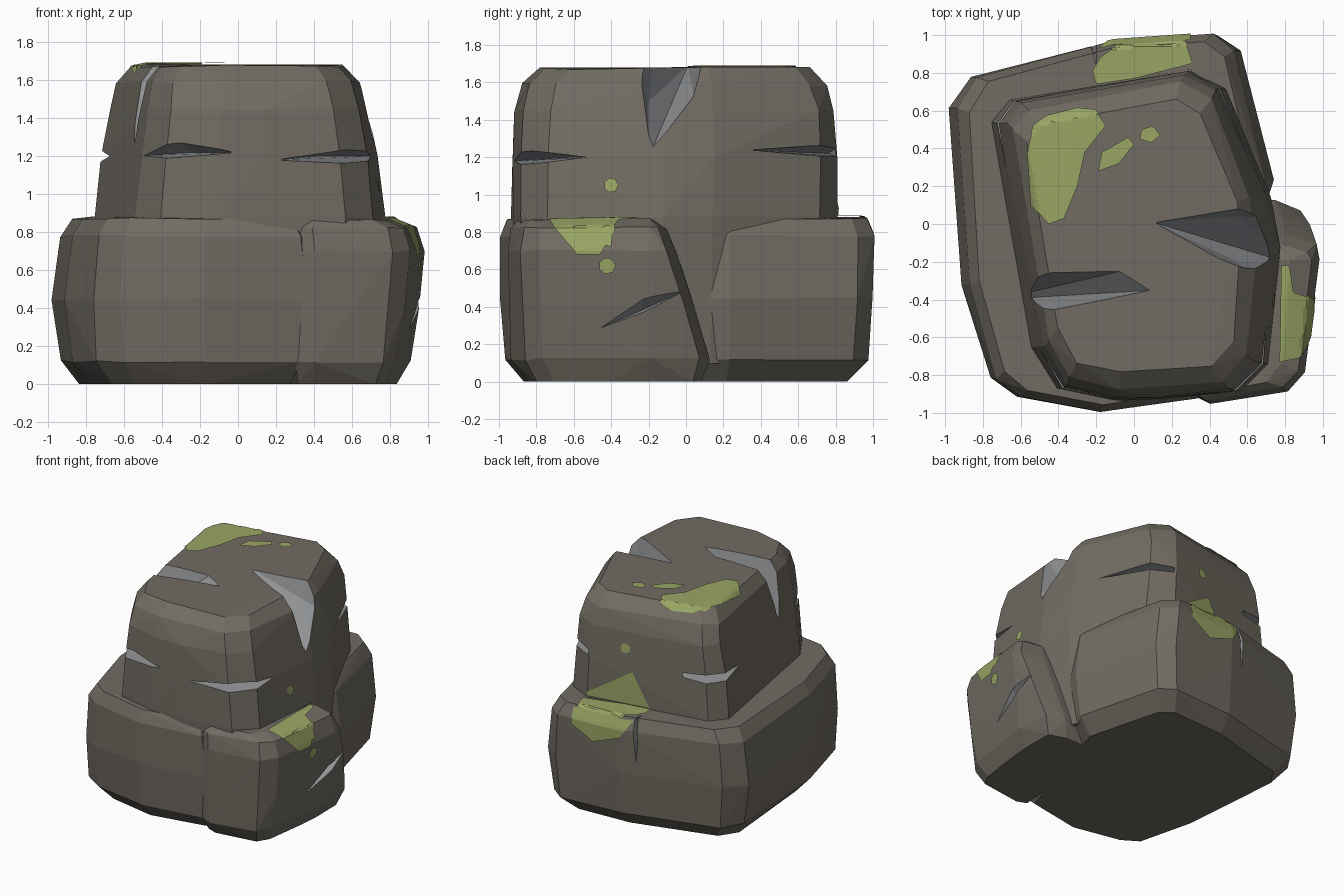
import bpy, bmesh, math, random
from mathutils import Vector
from mathutils.bvhtree import BVHTree

if "Cube" in bpy.data.objects:
    bpy.data.objects.remove(bpy.data.objects["Cube"])

random.seed(4)


def mat(name, col):
    m = bpy.data.materials.new(name)
    m.diffuse_color = (*col, 1)
    m.use_nodes = True
    m.node_tree.nodes["Principled BSDF"].inputs["Base Color"].default_value = m.diffuse_color
    return m


ROCK = mat("rock", (0.165, 0.15, 0.125))
INNER = mat("fresh_stone", (0.28, 0.29, 0.3))
MOSS = mat("moss", (0.32, 0.38, 0.13))


def hull(name, pts, material):
    bm = bmesh.new()
    for p in pts:
        bm.verts.new(p)
    bmesh.ops.convex_hull(bm, input=bm.verts[:])
    loose = [v for v in bm.verts if not v.link_faces]
    bmesh.ops.delete(bm, geom=loose, context='VERTS')
    bmesh.ops.dissolve_limit(bm, angle_limit=math.radians(2), verts=bm.verts[:], edges=bm.edges[:])
    bmesh.ops.recalc_face_normals(bm, faces=bm.faces[:])
    me = bpy.data.meshes.new(name)
    bm.to_mesh(me)
    bm.free()
    me.materials.append(material)
    ob = bpy.data.objects.new(name, me)
    bpy.context.collection.objects.link(ob)
    return ob


def boulder(name, outline, centre, levels, shear=0):
    """Faceted stone: one plan outline scaled at several heights (z, sx, sy)."""
    cx, cy = centre
    pts = []
    for z, sx, sy in levels:
        for x, y in outline:
            j = [random.uniform(-.008, .008) for _ in range(3)]
            py = cy + (y - cy) * sy - (shear * z if y > -.1 else 0)
            pts.append((cx + (x - cx) * sx + j[0], py + j[1], z + (j[2] if z else 0)))
    return hull(name, pts, ROCK)


def cut(ob, pts):
    c = hull("crack_cutter", pts, INNER)
    c.hide_render = True
    m = ob.modifiers.new("crack", 'BOOLEAN')
    m.operation, m.solver, m.object = 'DIFFERENCE', 'EXACT', c
    m.material_mode = 'TRANSFER'
    dg = bpy.context.evaluated_depsgraph_get()
    me = bpy.data.meshes.new_from_object(ob.evaluated_get(dg))
    ob.modifiers.clear()
    ob.data = me
    bpy.data.objects.remove(c)


def crack(ob, a, b, mouth, inner, w):
    """Tapering crack from a to b, widest at the mouth, closing at inner."""
    m, w = Vector(mouth), Vector(w)
    cut(ob, [a, b, m + w, m - w, inner])


# main lower boulder
base = boulder("base_boulder",
               [(-.98, .62), (-.87, .78), (-.1, .97), (.45, 1), (.57, .92), (.74, .24), (.6, 0),
                (.36, -.92), (-.17, -1), (-.62, -.92), (-.77, -.82), (-.91, -.32)],
               (-.15, 0),
               [(0, .82, .86), (.12, .95, .97), (.45, .995, .99), (.78, .95, 1), (.875, .87, .96)])
crack(base, (-.22, .97, .48), (-.2, .84, .92), (-.22, 1.05, .78), (-.22, .86, .7), (.03, 0, 0))

# smaller boulder at the front right
side = boulder("side_boulder",
               [(.3, -.9), (.4, -.95), (.82, -.88), (.9, -.78), (.95, -.4), (.98, -.18),
                (.96, .13), (.8, .18), (.4, .18)],
               (.35, -.4),
               [(0, .78, .82), (.12, .88, .97), (.4, .95, .99), (.7, 1, 1), (.82, .93, .98), (.865, .77, .9)],
               shear=.33)
crack(side, (.93, -.52, .26), (.96, .02, .5), (1.03, -.22, .42), (.8, -.24, .38), (0, 0, .055))

# tall upper block
upper = boulder("upper_block",
                [(-.76, .55), (-.66, .66), (.3, .82), (.48, .73), (.73, .15), (.77, -.12), (.71, -.75),
                 (.56, -.9), (.15, -.94), (-.1, -.95), (-.4, -.88), (-.54, -.66)],
                (0, -.05),
                [(.1, .95, .95), (.88, 1, .99), (1.2, .95, .98), (1.45, .89, .97), (1.59, .84, .92),
                 (1.675, .74, .82)])
v = (0, 0, .06)
crack(upper, (-.53, -.66, 1.2), (-.02, -.92, 1.22), (-.33, -1.0, 1.24), (-.25, -.68, 1.22), v)
crack(upper, (.2, -.91, 1.18), (.71, -.53, 1.2), (.72, -1.0, 1.2), (.42, -.6, 1.2), v)
crack(upper, (.67, .3, 1.24), (.15, .76, 1.22), (.58, .88, 1.24), (.38, .5, 1.23), v)
crack(upper, (-.71, .25, 1.2), (-.3, .66, 1.2), (-.82, .74, 1.2), (-.5, .46, 1.2), v)

# broken notches in the top rim
cut(upper, [(.1, .01, 1.69), (.28, -.08, 1.64), (.55, .1, 1.75), (.4, -.17, 1.75), (.62, -.26, 1.75),
            (.85, .05, 1.7), (.85, -.27, 1.7), (.8, -.2, 1.2), (.55, -.2, 1.5), (.3, -.03, 1.64),
            (.56, .04, 1.54), (.8, .03, 1.48)])
cut(upper, [(.1, -.35, 1.69), (-.03, -.24, 1.72), (-.6, -.24, 1.75), (-.43, -.44, 1.75), (-.75, -.3, 1.55),
            (-.62, -.5, 1.7), (-.72, -.4, 1.15), (-.42, -.36, 1.55), (-.1, -.34, 1.62)])

# collision surface of all stones for laying moss
verts, faces = [], []
for ob in (base, side, upper):
    n = len(verts)
    verts += [p.co.copy() for p in ob.data.vertices]
    faces += [[n + i for i in p.vertices] for p in ob.data.polygons]
tree = BVHTree.FromPolygons(verts, faces)


def moss(name, axis, pts, step=.02):
    """Flat outline diced into a grid and dropped on the stone along an axis."""
    u, w = [i for i in range(3) if i != axis]

    def place(a, b):
        p = Vector((0, 0, 0))
        p[u], p[w], p[axis] = a, b, 3
        return p
    bm = bmesh.new()
    bm.faces.new([bm.verts.new(place(a, b)) for a, b in pts])
    bmesh.ops.triangulate(bm, faces=bm.faces[:])
    for k in (u, w):
        lo, hi = min(p.co[k] for p in bm.verts), max(p.co[k] for p in bm.verts)
        no = Vector((0, 0, 0))
        no[k] = 1
        for i in range(1, int((hi - lo) / step) + 1):
            bmesh.ops.bisect_plane(bm, geom=bm.verts[:] + bm.edges[:] + bm.faces[:],
                                   plane_co=no * (lo + i * step), plane_no=no)
    d = Vector((0, 0, 0))
    d[axis] = -1
    for p in bm.verts[:]:
        hit, nor, _, _ = tree.ray_cast(p.co, d)
        if hit is None:
            bm.verts.remove(p)
        else:
            p.co = hit + nor * (.009 if nor.dot(d) < 0 else -.009)
    bmesh.ops.triangulate(bm, faces=bm.faces[:])
    bmesh.ops.recalc_face_normals(bm, faces=bm.faces[:])
    if sum(f.normal[axis] for f in bm.faces) < 0:
        bmesh.ops.reverse_faces(bm, faces=bm.faces[:])
    me = bpy.data.meshes.new(name)
    bm.to_mesh(me)
    bm.free()
    me.materials.append(MOSS)
    bpy.context.collection.objects.link(bpy.data.objects.new(name, me))


def blob(a, b, r):
    return [(a + r * math.cos(t * math.tau / 7), b + r * math.sin(t * math.tau / 7)) for t in range(7)]


# moss on the top
moss("top_moss", 2, [(-.56, .4), (-.53, .52), (-.46, .57), (-.3, .61), (-.2, .6), (-.15, .52), (-.26, .38),
                     (-.3, .2), (-.37, .03), (-.45, 0), (-.54, .1)])
moss("top_moss_patch", 2, [(-.19, .28), (-.17, .38), (-.03, .46), (0, .42), (-.08, .32)])
moss("top_moss_spot", 2, [(.03, .45), (.04, .5), (.1, .52), (.14, .47), (.09, .43)])
# moss on the right ledge
moss("right_ledge_moss", 2, [(.77, -.73), (.87, -.71), (.95, -.4), (.84, -.36), (.82, -.22), (.78, -.22)])
moss("right_moss", 0, [(-.71, .83), (-.62, .78), (-.58, .68), (-.46, .68), (-.38, .8), (-.38, .83)])
moss("right_moss_low_spot", 0, blob(-.42, .62, .045))
moss("right_moss_high_spot", 0, blob(-.4, 1.05, .04))
# moss on the back ledge
moss("back_ledge_moss", 2, [(-.22, .81), (-.18, .88), (-.1, .94), (.27, .975), (.31, .85), (.0, .77), (-.2, .74)])
moss("back_low_moss", 1, [(-.19, .86), (-.1, .72), (.12, .64), (.3, .74), (.3, .86)])
moss("back_high_moss", 1, [(-.2, .89), (.3, .89), (.3, .92), (.1, 1.05), (-.06, 1.15), (-.12, .95)])
moss("back_moss_spot", 1, blob(0, 1.32, .04))
